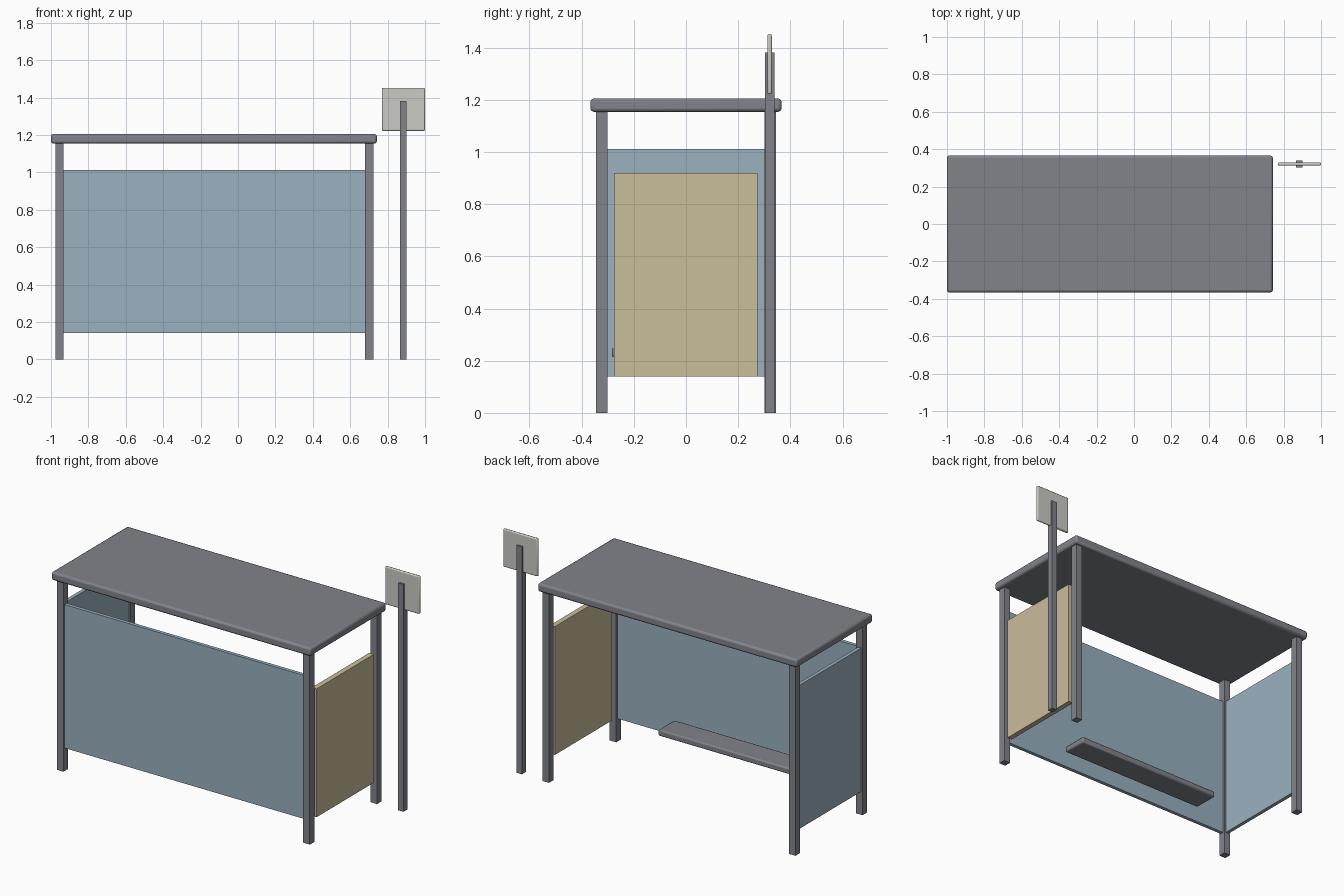
import bpy

if "Cube" in bpy.data.objects:
    bpy.data.objects.remove(bpy.data.objects["Cube"])


def material(name, rgb):
    m = bpy.data.materials.new(name)
    m.diffuse_color = (*rgb, 1)
    m.use_nodes = True
    m.node_tree.nodes["Principled BSDF"].inputs["Base Color"].default_value = m.diffuse_color
    return m


METAL = material("grey_metal", (0.22, 0.23, 0.26))
GLASS = material("blue_glass", (0.32, 0.44, 0.52))
POSTER = material("tan_poster", (0.59, 0.51, 0.33))
PLATE = material("pale_plate", (0.60, 0.60, 0.56))


def box(name, lo, hi, mat, bevel=0.0):
    """Axis-aligned box between two corners, optionally with rounded edges."""
    bpy.ops.mesh.primitive_cube_add(size=1, location=[(a + b) / 2 for a, b in zip(lo, hi)])
    ob = bpy.context.object
    ob.name = name
    ob.scale = [b - a for a, b in zip(lo, hi)]
    bpy.ops.object.transform_apply(location=False, rotation=False, scale=True)
    ob.data.materials.append(mat)
    if bevel:
        mod = ob.modifiers.new("rounded_edges", "BEVEL")
        mod.width = bevel
        mod.segments = 2
        bpy.ops.object.shade_smooth_by_angle()
    return ob


# Roof slab
box("roof", (-1, -0.366, 1.154), (0.742, 0.366, 1.205), METAL, 0.012)

# Four corner posts
R = 0.022
XL, XR, Y = -0.955, 0.702, 0.323
for side, x in (("left", XL), ("right", XR)):
    for end, y in (("front", -Y), ("back", Y)):
        box(f"{end}_{side}_post", (x - R, y - R, 0), (x + R, y + R, 1.155), METAL)

# Glass walls between the posts
T = 0.011
box("front_glass", (XL + R, -Y - T, 0.14), (XR - R, -Y + T, 1.012), GLASS)
box("left_glass", (XL - T, -Y + R, 0.14), (XL + T, Y - R, 1.012), GLASS)

# Poster board on the right side
box("poster_board", (0.69, -0.276, 0.14), (0.722, 0.274, 0.92), POSTER)

# Bench along the front wall
box("bench_seat", (-0.715, -0.284, 0.213), (0.277, -0.128, 0.25), METAL, 0.008)

# Free-standing stop sign pole and plate
box("sign_pole", (0.866, 0.302, 0), (0.902, 0.339, 1.382), METAL)
box("sign_plate", (0.769, 0.312, 1.222), (1.0, 0.329, 1.452), PLATE, 0.006)
